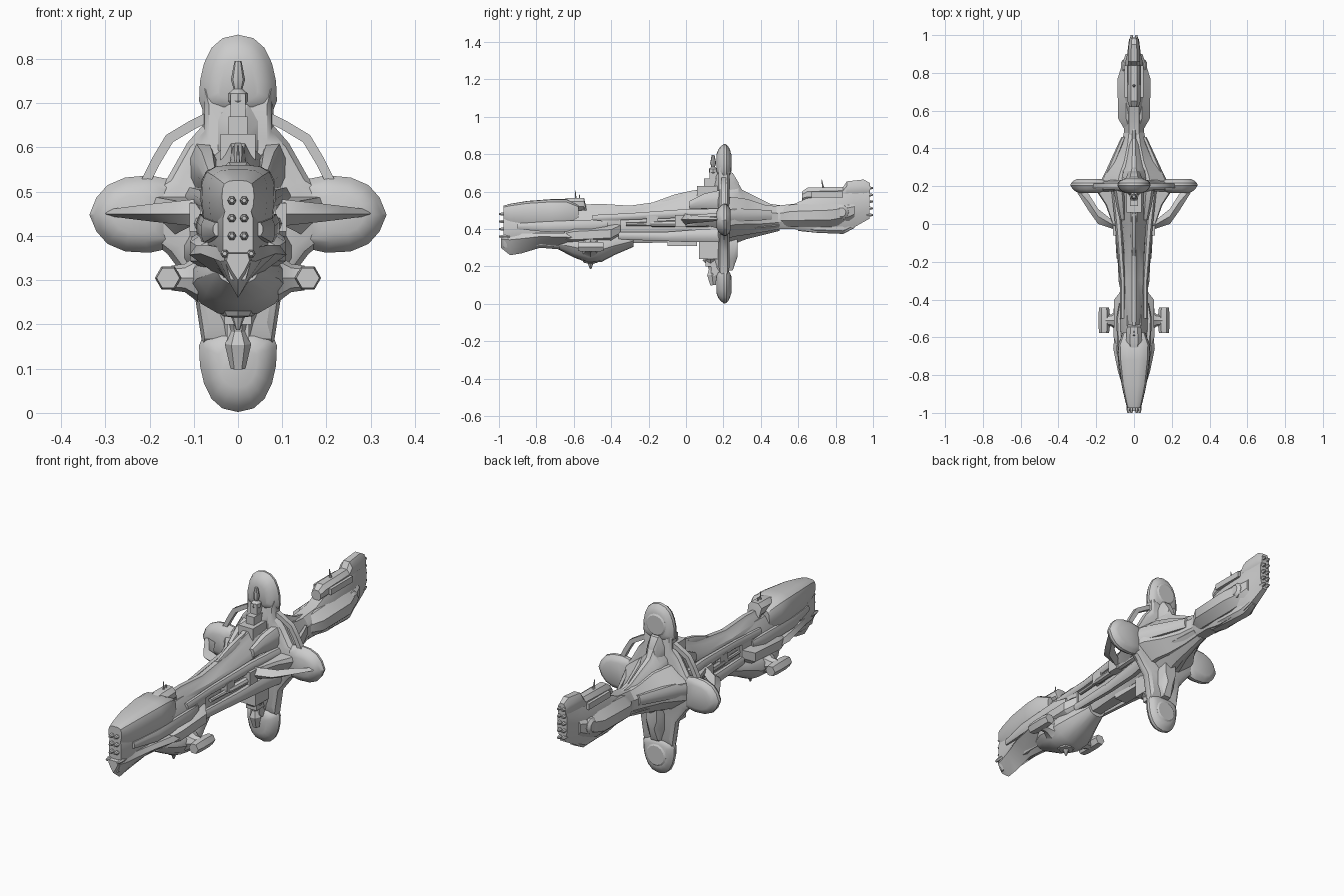
import bpy, bmesh, math
from mathutils import Vector

# half cross-sections, (width 0..1, height 0..1), bottom to top
OCT = [(.5, 0), (1, .3), (1, .7), (.5, 1)]
ROUND = [(0, 0), (.4, .04), (.75, .18), (.97, .42), (.95, .64), (.72, .87), (.36, .98), (0, 1)]
HEAD = [(.75, 0), (.95, .22), (1, .5), (.98, .75), (.86, .9), (.6, .98), (.3, 1)]
KEEL = [(0, 0), (.55, .35), (1, .75), (.85, 1)]
RIDGE = [(.55, 0), (1, .25), (.9, .5), (.4, .8), (.22, 1)]
BOX = [(1, 0), (1, 1)]


def skin(name, rings, mirror=False):
    """Bridge rings of points, cap both ends, optionally mirror in x."""
    bm = bmesh.new()
    vs = [[bm.verts.new(p) for p in r] for r in rings]
    n = len(vs[0])
    for a, b in zip(vs, vs[1:]):
        for i in range(n):
            bm.faces.new((a[i], a[(i + 1) % n], b[(i + 1) % n], b[i]))
    bm.faces.new(vs[0])
    bm.faces.new(vs[-1])
    bmesh.ops.recalc_face_normals(bm, faces=bm.faces)
    me = bpy.data.meshes.new(name)
    bm.to_mesh(me)
    bm.free()
    ob = bpy.data.objects.new(name, me)
    bpy.context.collection.objects.link(ob)
    if mirror:
        ob.modifiers.new("mirror", 'MIRROR')
    return ob


def full(half):
    return half + [(-u, v) for u, v in reversed(half) if u > 0]


def loft(name, prof, secs, cx=0, mirror=False):
    """secs: (y, half width, z bottom, z top[, x centre])"""
    rings = []
    for s in secs:
        y, w, z0, z1 = s[:4]
        c = s[4] if len(s) > 4 else cx
        rings.append([(c + u * w, y, z0 + v * (z1 - z0)) for u, v in full(prof)])
    return skin(name, rings, mirror or cx != 0)


def box(name, cx, w, y0, y1, z0, z1):
    return loft(name, BOX, [(y0, w, z0, z1), (y1, w, z0, z1)], cx)


def plate(name, outline, layers, centre, mirror=False):
    """Outline in x/z, stacked along y with (y, scale) layers."""
    cx, cz = centre
    return skin(name, [[(cx + (x - cx) * s, y, cz + (z - cz) * s) for x, z in outline]
                       for y, s in layers], mirror)


def rod(name, p, q, stations, n=8, mirror=False):
    """Turned part along p-q; stations: (fraction, radius)"""
    p, q = Vector(p), Vector(q)
    rot = (q - p).to_track_quat('Z', 'Y')
    rings = []
    for t, r in stations:
        rings.append([p.lerp(q, t) + rot @ Vector((r * math.cos(k * math.tau / n),
                      r * math.sin(k * math.tau / n), 0)) for k in range(n)])
    return skin(name, rings, mirror)


# bow: rounded head shell, beak plate, jaw
loft("head_shell", HEAD, [(-.975, .036, .45, .525), (-.94, .046, .43, .535), (-.85, .066, .42, .55),
     (-.72, .082, .41, .56), (-.64, .085, .41, .56), (-.575, .06, .42, .53)])
loft("bow_core", OCT, [(-.975, .034, .30, .50), (-.9, .045, .31, .5), (-.75, .06, .31, .5),
     (-.55, .075, .3, .5), (-.35, .065, .33, .5)])
loft("beak", KEEL, [(-.99, .026, .30, .36), (-.94, .04, .26, .37), (-.88, .055, .27, .375),
     (-.78, .085, .30, .38), (-.66, .11, .29, .38), (-.56, .10, .30, .37)])
loft("head_hatch", OCT, [(-.67, .03, .5, .555), (-.63, .042, .5, .567), (-.545, .038, .5, .567), (-.53, .03, .47, .5)])
loft("cheek_panel", OCT, [(-.9, .01, .40, .43, .046), (-.75, .014, .385, .44, .07), (-.5, .014, .39, .45, .08),
     (-.42, .008, .41, .44, .07)], mirror=True)
for i in range(4):
    z = .36 + .04 * i
    x = .014 + .016 * (i == 0)
    rod("bow_bolt", (x, -.94, z), (x, -1, z), [(0, .01), (.7, .01), (1, .005)], 6, True)
for y, h in ((-.59, .605), (-.57, .585)):
    rod("bow_antenna", (0, y, .55), (0, y, h), [(0, .008), (.4, .004), (1, .002)], 6)

# belly with side pods
loft("belly", ROUND, [(-.68, .05, .29, .36), (-.6, .095, .248, .38), (-.52, .112, .218, .38),
     (-.45, .112, .225, .38), (-.38, .085, .262, .38), (-.28, .05, .305, .38)])
loft("belly_deck", OCT, [(-.65, .09, .32, .40), (-.6, .108, .31, .42), (-.4, .105, .32, .43), (-.35, .065, .35, .45)])
rod("pod_arm", (.09, -.51, .305), (.15, -.51, .305), [(0, .055), (.5, .032), (1, .028)], 8, True)
rod("pod", (.158, -.578, .305), (.158, -.442, .305),
    [(0, .016), (0, .026), (.25, .03), (.75, .03), (1, .026), (1, .016)], 6, True)
rod("belly_turret", (0, -.51, .24), (0, -.51, .187), [(0, .05), (.4, .035), (.45, .015), (1, .004)], 8)

# midship: neck, spine, rails and side blocks
loft("neck", OCT, [(-.42, .06, .32, .5), (-.25, .05, .325, .5), (-.05, .065, .33, .51), (.1, .08, .33, .53), (.2, .12, .33, .57)])
loft("spine", RIDGE, [(-.56, .04, .45, .53), (-.46, .045, .46, .535), (-.3, .05, .46, .525), (-.12, .055, .46, .55),
     (0, .065, .47, .59), (.08, .075, .48, .615), (.2, .095, .48, .63)])
loft("spine_crest", OCT, [(-.17, .01, .52, .545), (-.06, .018, .53, .585), (.03, .018, .55, .605), (.06, .012, .55, .61)])
loft("upper_rail", OCT, [(-.5, .012, .44, .475, .06), (-.3, .014, .45, .485, .06), (-.02, .018, .46, .505, .08),
     (.18, .02, .45, .51, .1)], mirror=True)
loft("lower_rail", OCT, [(-.36, .014, .345, .385, .06), (-.1, .018, .335, .385, .07), (.1, .022, .33, .4, .085),
     (.19, .024, .33, .4, .1)], mirror=True)
rod("side_cannon", (.07, -.32, .425), (.09, .12, .43), [(0, .01), (.3, .011), (.32, .016), (1, .02)], 8, True)
box("wing_block", .09, .02, -.06, .0, .41, .475)
box("rail_clamp", .07, .016, -.21, -.15, .42, .47)
box("keel_block", 0, .035, -.1, .06, .31, .35)
loft("shoulder", OCT, [(.02, .016, .51, .55, .06), (.1, .024, .51, .59, .07), (.19, .03, .5, .61, .08)], mirror=True)

# cross-shaped ring: hub, lobes, struts
hub = [(.08, .75), (.08, .65), (.115, .61), (.16, .53), (.21, .5), (.21, .4), (.16, .36), (.1, .28), (.08, .15)]
plate("cross_hub", hub + [(-x, z) for x, z in reversed(hub)],
      [(.172, .82), (.182, .94), (.203, 1), (.222, .97), (.232, .85)], (0, .45))
LAYERS = [(.163, .5), (.172, .72), (.185, .88), (.203, 1), (.216, .98), (.23, .82), (.238, .64)]
egg = [(.045, .67), (.08, .685), (.088, .705), (.086, .75), (.077, .79), (.06, .825), (.035, .847), (0, .855)]
egg = egg + [(-x, z) for x, z in reversed(egg) if x > 0]
plate("upper_lobe", egg, LAYERS, (0, .745))
plate("lower_lobe", [(x, .857 - z) for x, z in egg], LAYERS, (0, .112))
side = [(.14, .525), (.2, .537), (.255, .532), (.295, .515), (.32, .487), (.336, .448),
        (.32, .41), (.295, .382), (.255, .365), (.2, .362), (.14, .375)]
plate("side_lobe", side, LAYERS, (.24, .45), True)
for z in (.755, .102):
    rod("lobe_thruster", (0, .225, z), (0, .243, z), [(0, .058), (.7, .055), (1, .047)], 14)
loft("upper_arm", OCT, [(.15, .02, .55, .66), (.18, .055, .55, .72), (.25, .04, .52, .7), (.28, .03, .5, .65)])
loft("lower_arm", OCT, [(.14, .02, .2, .36), (.18, .05, .17, .36), (.25, .04, .18, .38), (.275, .03, .25, .4)])
path = [(.065, .67), (.105, .65), (.155, .62), (.185, .57), (.21, .52)]
skin("ring_strut", [[(x + a, y, z + a) for a, y in ((-.008, .19), (.008, .19), (.008, .215), (-.008, .215))]
                    for x, z in path], True)

# swept wings ahead of the ring
wing = [(.08, -.03, .04, .03), (.115, -.025, .045, .026), (.19, .0, .08, .018), (.24, .07, .09, .012), (.3, .165, .04, .004)]
skin("swept_wing", [[(x, y, .45), (x, y + c / 2, .455 + t), (x, y + c, .45), (x, y + c / 2, .45 - t)]
                    for x, y, c, t in wing], True)
loft("wing_root", KEEL, [(-.01, .02, .42, .475, .09), (.1, .04, .42, .48, .11), (.19, .06, .4, .49, .15)], mirror=True)

# stepped masts in front of the vertical lobes
for w, y0, z0, z1 in [(.04, .06, .56, .63), (.022, .095, .6, .67), (.017, .125, .64, .72)]:
    box("upper_mast_step", 0, w, y0, .19, z0, z1)
    box("lower_mast_step", 0, w + .008, y0 + .01, .19, .87 - z1, .9 - z0)
rod("upper_mast", (0, .145, .69), (0, .145, .795), [(0, .012), (.15, .023), (.3, .023), (.4, .01), (.6, .016), (1, .008)], 8)
rod("lower_mast", (0, .13, .24), (0, .145, .1), [(0, .05), (.25, .02), (.4, .016), (.6, .03), (1, .017)], 6)

# aft: tapered housing, tail boom, tail shell
loft("aft_housing", OCT, [(.22, .17, .35, .57), (.26, .155, .36, .57), (.33, .105, .37, .56), (.42, .068, .385, .53), (.5, .05, .4, .52)])
loft("aft_ridge", RIDGE, [(.23, .065, .54, .65), (.28, .06, .53, .645), (.3, .05, .53, .61), (.45, .03, .49, .535), (.55, .02, .48, .52)])
loft("aft_keel", KEEL, [(.23, .09, .31, .4), (.32, .08, .345, .42), (.5, .045, .39, .43)])
loft("aft_fairing", OCT, [(.22, .02, .44, .5, .16), (.28, .02, .44, .51, .13), (.46, .012, .45, .5, .055)], mirror=True)
loft("tail_boom", OCT, [(.44, .05, .4, .52), (.58, .055, .4, .535), (.66, .055, .385, .57), (.85, .048, .385, .61),
     (.9, .036, .41, .62), (.98, .026, .455, .63)])
loft("tail_shell", OCT, [(.5, .05, .42, .51), (.56, .085, .41, .53), (.77, .087, .41, .54), (.87, .055, .43, .55), (.9, .045, .45, .55)])
loft("tail_roof", OCT, [(.62, .025, .55, .6), (.65, .034, .55, .622), (.84, .032, .56, .625), (.86, .033, .57, .655),
     (.95, .028, .57, .665), (.985, .022, .58, .645)])
loft("tail_keel", OCT, [(.6, .03, .39, .43), (.7, .036, .38, .43), (.84, .034, .374, .43), (.9, .02, .405, .45)])
rod("tail_boss", (.03, .83, .49), (.07, .83, .49), [(0, .045), (.7, .04), (1, .025)], 10, True)
box("tail_rail", .042, .007, .67, .84, .57, .6)
for i in range(5):
    z = .475 + .036 * i
    rod("tail_bolt", (.012, .96, z), (.012, 1, z), [(0, .01), (.6, .01), (1, .005)], 6, True)
rod("tail_antenna", (0, .735, .61), (0, .725, .665), [(0, .012), (.4, .005), (1, .002)], 6)

# smooth rounded areas, keep hard edges
bpy.ops.object.select_all(action='SELECT')
bpy.context.view_layer.objects.active = bpy.context.selected_objects[0]
bpy.ops.object.shade_smooth_by_angle(angle=math.radians(32))
